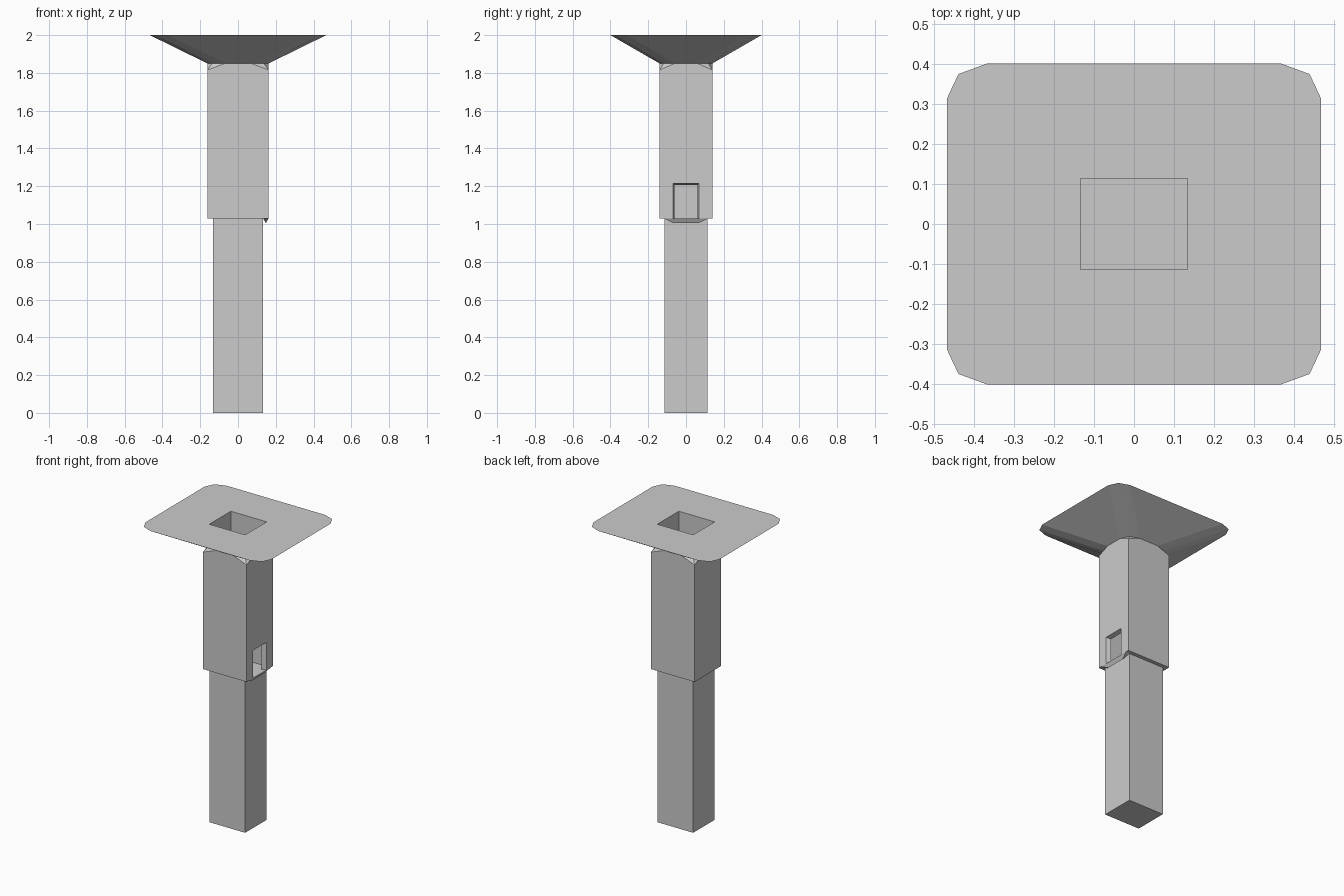
import bpy
import bmesh

if "Cube" in bpy.data.objects:
    bpy.data.objects.remove(bpy.data.objects["Cube"])


def hull(name, pts):
    """Convex solid through the given points."""
    bm = bmesh.new()
    for p in pts:
        bm.verts.new(p)
    bmesh.ops.convex_hull(bm, input=bm.verts)
    bmesh.ops.dissolve_limit(bm, angle_limit=0.01, verts=bm.verts, edges=bm.edges)
    bmesh.ops.recalc_face_normals(bm, faces=bm.faces)
    me = bpy.data.meshes.new(name)
    bm.to_mesh(me)
    bm.free()
    ob = bpy.data.objects.new(name, me)
    bpy.context.collection.objects.link(ob)
    return ob


def rect(x, y, z):
    return [(sx * x, sy * y, z) for sx in (-1, 1) for sy in (-1, 1)]


def ring(corner, z):
    """Rounded rectangle, one corner mirrored to all four."""
    return [p for x, y in corner for p in rect(x, y, z)]


def boolean(ob, other, op):
    m = ob.modifiers.new(op.lower(), 'BOOLEAN')
    m.operation = op
    m.solver = 'EXACT'
    m.object = other
    bpy.context.view_layer.objects.active = ob
    bpy.ops.object.modifier_apply(modifier=m.name)
    bpy.data.objects.remove(other)


PX, PY = 0.133, 0.114      # post and shaft half sizes
SX, SY = 0.162, 0.14       # sleeve half sizes
FLOOR, NECK = 1.03, 1.85

neck = [(0.07, SY), (0.136, 0.118), (SX, 0.06)]
brim = [(0.367, 0.4), (0.438, 0.374), (0.467, 0.312)]

# lower post, its top closes the shaft
hull("lower_post", rect(PX, PY, 0) + rect(PX, PY, FLOOR))

# sleeve with dipped top corners, joined to the flared hopper top
sleeve = hull("sleeve_and_hopper", rect(SX, SY, FLOOR) + rect(SX, SY, 1.815) + ring(neck, NECK))
boolean(sleeve, hull("hopper", ring(neck, NECK) + ring(brim, 2.0)), 'UNION')

# shaft through the hopper down to the post
boolean(sleeve, hull("shaft_cutter", rect(PX, PY, 0.9) + rect(PX, PY, 2.1)), 'DIFFERENCE')

# outlet window on the right side, jambs narrowing inwards
window = [(x, s * w, z) for x, w, top in ((SX + 0.03, 0.08, 1.223), (PX - 0.03, 0.05, 1.2))
          for s in (-1, 1) for z in (0.95, top)]
boolean(sleeve, hull("window_cutter", window), 'DIFFERENCE')

# wedge lip under the outlet
hull("outlet_lip", [(x, s * 0.118, FLOOR) for x in (PX, SX) for s in (-1, 1)]
     + [(0.147, s * 0.068, 1.005) for s in (-1, 1)])
